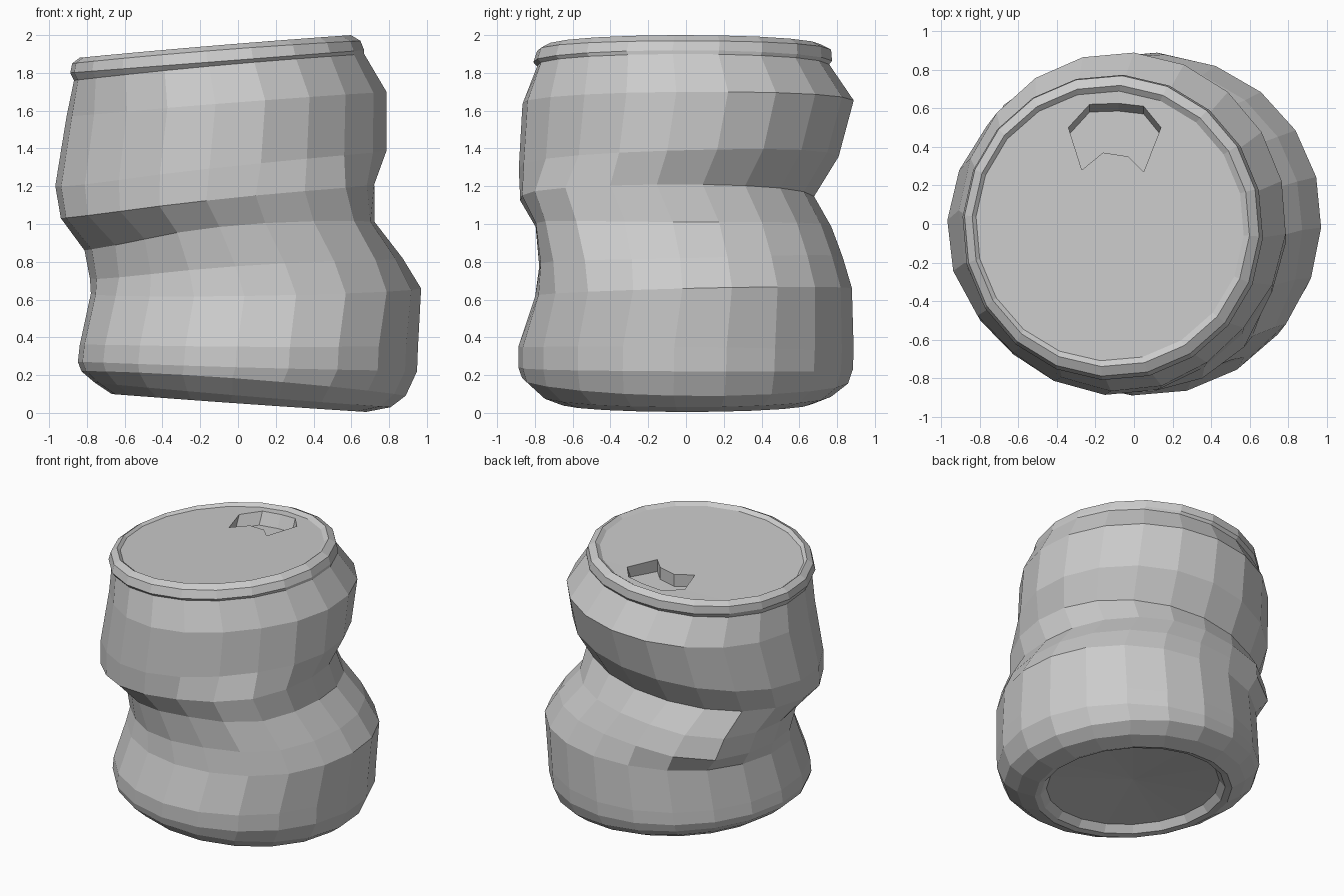
import bpy, bmesh, math

SIDES = 20
PHASE = math.radians(-4)


def ring(bm, spec):
    """Tilted oval loop from (x, z) at left/right and (y, z) at front/back, plus diagonal dents."""
    xl, zl, xr, zr, yf, zf, yb, zb = spec[:8]
    # front-left, back-left and front-right pushes
    pushes = spec[8:] or (0, 0, 0)
    verts = []
    for i in range(SIDES):
        a = (2 * math.pi * i / SIDES + PHASE) % (2 * math.pi)
        c, s = math.cos(a), math.sin(a)
        push = sum(p * math.exp(-((a - math.radians(deg)) / 0.42) ** 2)
                   for p, deg in zip(pushes, (225, 135, 315)))
        x = (xl + xr) / 2 + (xr - xl) / 2 * c + push * c
        y = (yf + yb) / 2 + (yb - yf) / 2 * s + push * s
        z = ((zl + zr + zf + zb) / 4 + (zr - zl) / 2 * c + (zb - zf) / 2 * s
             + (zl + zr - zf - zb) / 4 * math.cos(2 * a))
        verts.append(bm.verts.new((x, y, z)))
    return verts


def bridge(bm, a, b):
    n = len(a)
    for i in range(n):
        j = (i + 1) % n
        bm.faces.new((a[i], a[j], b[j], b[i]))


def loft(bm, specs):
    rings = [ring(bm, s) for s in specs]
    for a, b in zip(rings, rings[1:]):
        bridge(bm, a, b)
    return rings


def finish(bm, name):
    bmesh.ops.recalc_face_normals(bm, faces=bm.faces[:])
    me = bpy.data.meshes.new(name)
    bm.to_mesh(me)
    bm.free()
    ob = bpy.data.objects.new(name, me)
    bpy.context.collection.objects.link(ob)
    return ob


# Crushed can wall, from the recessed base up to the neck
# left x,z | right x,z | front y,z | back y,z | pushes
BODY = [
    (-0.58, 0.15, 0.60, 0.07, -0.59, 0.11, 0.59, 0.11),
    (-0.62, 0.10, 0.64, 0.02, -0.63, 0.06, 0.63, 0.06),
    (-0.67, 0.10, 0.68, 0.005, -0.67, 0.05, 0.67, 0.05),
    (-0.76, 0.16, 0.81, 0.03, -0.77, 0.09, 0.77, 0.09),
    (-0.83, 0.22, 0.89, 0.09, -0.87, 0.18, 0.86, 0.16),
    (-0.85, 0.27, 0.95, 0.22, -0.89, 0.24, 0.885, 0.23),
    (-0.84, 0.36, 0.955, 0.35, -0.89, 0.35, 0.89, 0.33),
    (-0.78, 0.63, 0.97, 0.66, -0.80, 0.62, 0.88, 0.66, 0, 0.02, 0.03),
    (-0.78, 0.71, 0.87, 0.82, -0.78, 0.78, 0.83, 0.82, -0.04, 0.12, 0.07),
    (-0.81, 0.86, 0.72, 1.01, -0.80, 0.99, 0.77, 0.98, -0.07, 0.10, 0.10),
    (-0.94, 1.03, 0.72, 1.21, -0.88, 1.13, 0.68, 1.14, -0.03, 0.01, 0.06),
    (-0.97, 1.20, 0.79, 1.39, -0.89, 1.30, 0.81, 1.35, -0.04, 0, -0.03),
    (-0.91, 1.57, 0.79, 1.70, -0.87, 1.64, 0.89, 1.65, -0.03, 0, -0.03),
    (-0.87, 1.76, 0.67, 1.90, -0.79, 1.84, 0.76, 1.84),
]
bm = bmesh.new()
rings = loft(bm, BODY)
# shallow domed base
centre = bm.verts.new((0.01, 0, 0.15))
for i in range(SIDES):
    bm.faces.new((rings[0][(i + 1) % SIDES], rings[0][i], centre))
finish(bm, "can_body")

# Raised rim and slightly sunken lid
LID = [
    (-0.87, 1.76, 0.67, 1.90, -0.79, 1.84, 0.76, 1.84),
    (-0.89, 1.80, 0.67, 1.92, -0.81, 1.86, 0.775, 1.86),
    (-0.88, 1.85, 0.65, 1.97, -0.79, 1.92, 0.77, 1.92),
    (-0.84, 1.88, 0.60, 2.00, -0.74, 1.945, 0.72, 1.945),
    (-0.82, 1.864, 0.57, 1.979, -0.71, 1.922, 0.69, 1.922),
]
bm = bmesh.new()
edge = loft(bm, LID)[-1]


def lid_z(x):
    return 1.932 + 0.083 * x


# Drinking opening, sunk into the lid
OPENING = [(-0.34, 0.50), (-0.23, 0.62), (-0.08, 0.625), (0.05, 0.61), (0.14, 0.50),
           (0.05, 0.27), (-0.03, 0.35), (-0.16, 0.37), (-0.27, 0.28)]
mouth = [bm.verts.new((x, y, lid_z(x))) for x, y in OPENING]
floor = [bm.verts.new((x, y - (0.04 if y > 0.45 else 0), lid_z(x) - 0.09)) for x, y in OPENING]
loops = []
for loop in (edge, mouth):
    for i, v in enumerate(loop):
        w = loop[(i + 1) % len(loop)]
        loops.append(bm.edges.get((v, w)) or bm.edges.new((v, w)))
bmesh.ops.triangle_fill(bm, edges=loops, use_beauty=True)
bridge(bm, mouth, floor)
bm.faces.new(floor)
finish(bm, "lid_and_rim")
